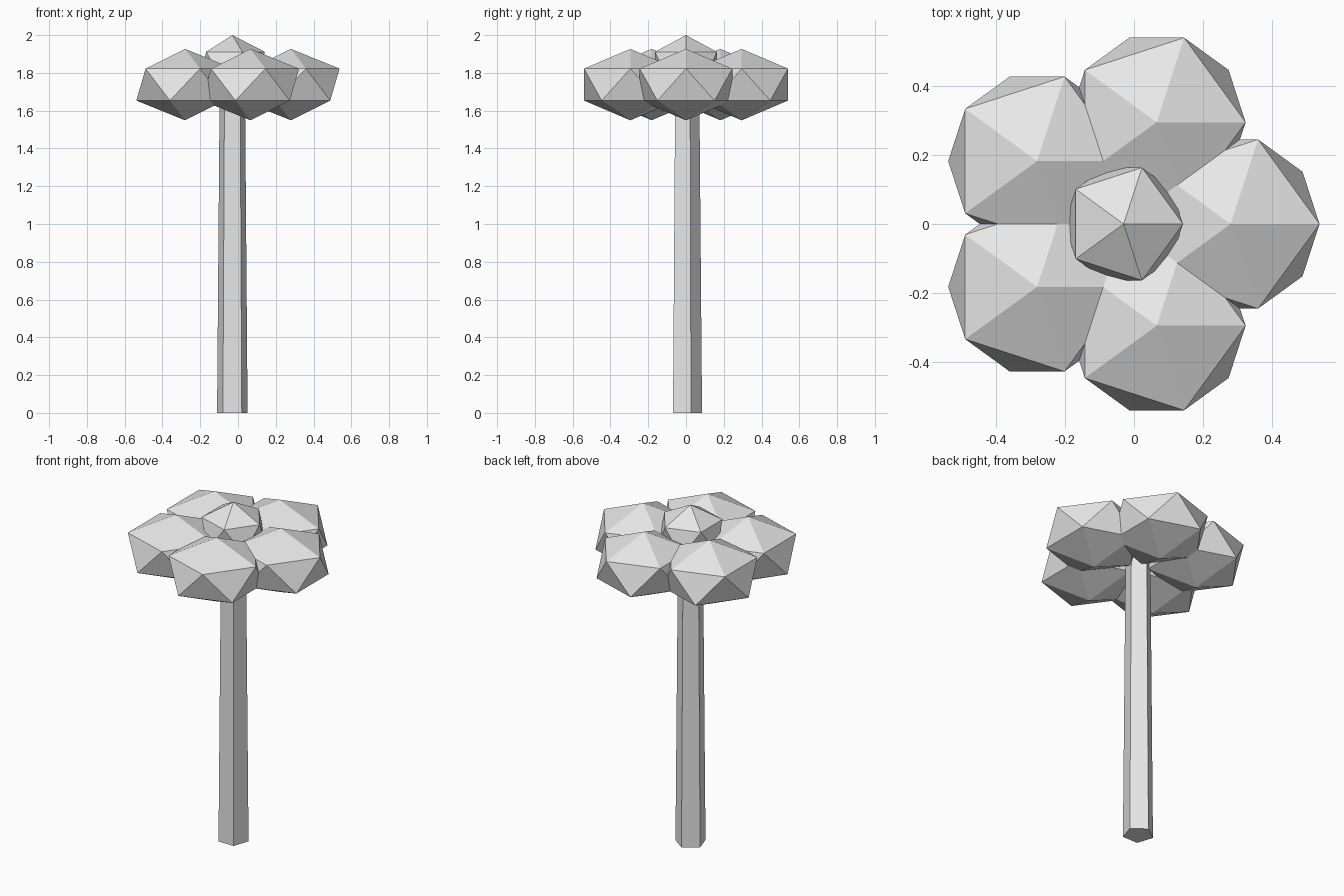
import bpy
from math import cos, sin, tau

default_cube = bpy.data.objects.get("Cube")
if default_cube:
    bpy.data.objects.remove(default_cube, do_unlink=True)

AXIS_X = -0.03      # the stem axis sits slightly off centre
PETALS = 5
RING_RADIUS = 0.31

# One pale grey for the whole flower
grey = bpy.data.materials.new("pale_grey")
grey.use_nodes = True
grey.diffuse_color = (0.8, 0.8, 0.8, 1)
grey.node_tree.nodes["Principled BSDF"].inputs["Base Color"].default_value = grey.diffuse_color


def finish(name):
    obj = bpy.context.object
    obj.name = obj.data.name = name
    obj.data.materials.append(grey)
    return obj


def faceted_blob(name, location, width, height):
    """A flattened twenty-sided lump, left flat shaded."""
    bpy.ops.mesh.primitive_ico_sphere_add(subdivisions=1, radius=1, location=location)
    obj = finish(name)
    obj.scale = (width, width, height)
    return obj


# Tapered five-sided stem
STEM_HEIGHT = 1.78
bpy.ops.mesh.primitive_cone_add(vertices=5, radius1=0.085, radius2=0.07,
                                depth=STEM_HEIGHT,
                                location=(AXIS_X, 0, STEM_HEIGHT / 2))
finish("stem")

# Ring of petals, all turned the same way
for i in range(PETALS):
    angle = tau * i / PETALS
    place = (AXIS_X + RING_RADIUS * cos(angle), RING_RADIUS * sin(angle), 1.738)
    faceted_blob(f"petal_{i + 1}", place, 0.288, 0.189)

# Raised flower centre
faceted_blob("flower_centre", (AXIS_X, 0, 1.84), 0.192, 0.16)
